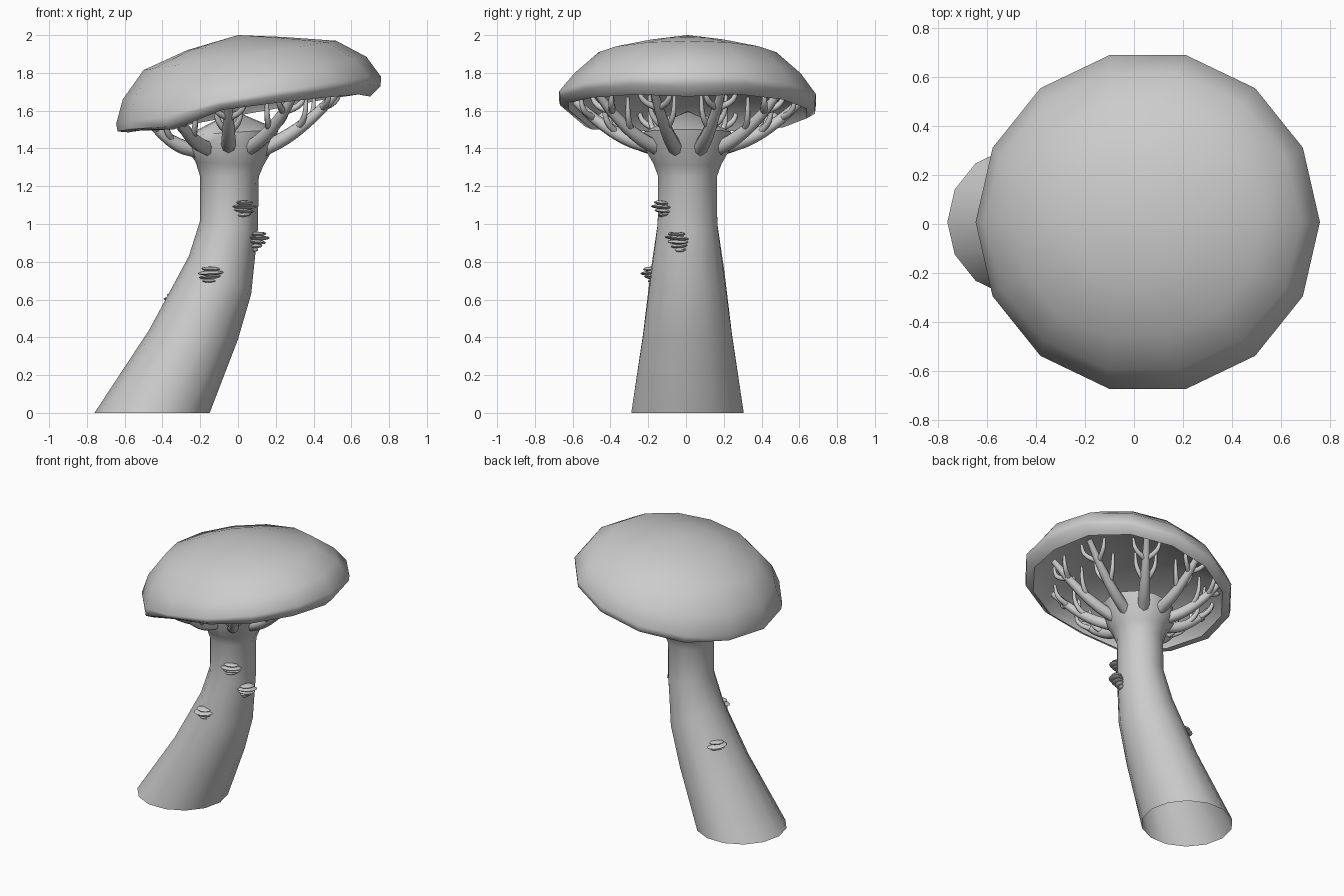
import bpy, bmesh, math, random
from mathutils import Vector, Matrix, Euler

if "Cube" in bpy.data.objects:
    bpy.data.objects.remove(bpy.data.objects["Cube"])

random.seed(4)
SIDES = 14


def smooth(obj, deg):
    bpy.ops.object.select_all(action='DESELECT')
    obj.select_set(True)
    bpy.context.view_layer.objects.active = obj
    bpy.ops.object.shade_smooth_by_angle(angle=math.radians(deg))


def finish(name, bm, deg):
    me = bpy.data.meshes.new(name)
    bm.to_mesh(me)
    bm.free()
    obj = bpy.data.objects.new(name, me)
    bpy.context.collection.objects.link(obj)
    smooth(obj, deg)
    return obj


def loft(name, rings, first, last, deg, wave=None):
    """Skin tilted rings (left x, left z, right x, right z, y radius, wave amount).
    first / last are pole points, or None for an open end."""
    bm = bmesh.new()
    loops = []
    for xl, zl, xr, zr, ry, amt in rings:
        loop = []
        for i in range(SIDES):
            a = 2 * math.pi * i / SIDES
            c = math.cos(a)
            z = (zl + zr) / 2 + (zr - zl) / 2 * c
            if wave:
                z += wave[i] * amt
            # the 14-gon has no corner at 90 degrees, so widen y to match
            loop.append(bm.verts.new(((xl + xr) / 2 + (xr - xl) / 2 * c,
                                      0.008 + 1.025 * ry * math.sin(a), z)))
        loops.append(loop)
    for p, q in zip(loops, loops[1:]):
        for i in range(SIDES):
            j = (i + 1) % SIDES
            bm.faces.new((p[i], p[j], q[j], q[i]))
    for pole, loop in ((first, loops[0]), (last, loops[-1])):
        if pole is not None:
            v = bm.verts.new(pole)
            for i in range(SIDES):
                bm.faces.new((loop[i], loop[(i + 1) % SIDES], v))
    bmesh.ops.recalc_face_normals(bm, faces=bm.faces)
    return finish(name, bm, deg)


# Leaning stem, open at the foot, with flared neck and low conical top
loft("stem", [
    (-0.76, 0.00, -0.15, 0.00, 0.298, 0),
    (-0.47, 0.44, 0.00, 0.39, 0.235, 0),
    (-0.26, 0.83, 0.07, 0.63, 0.195, 0),
    (-0.20, 1.02, 0.105, 0.97, 0.158, 0),
    (-0.20, 1.25, 0.11, 1.25, 0.155, 0),
    (-0.225, 1.33, 0.135, 1.31, 0.18, 0),
    (-0.275, 1.40, 0.175, 1.38, 0.22, 0),
    (-0.27, 1.47, 0.215, 1.50, 0.23, 0),
], None, (-0.02, 0.01, 1.60), 60)

# Tilted cap: outer shell, thin wavy lip and hollow underside
lip_wave = [0, .02, .02, .01, 0, -.01, 0, 0, 0, -.02, .045, .04, .03, .02]
loft("cap", [
    (-0.27, 1.92, 0.24, 1.99, 0.24, 0),
    (-0.50, 1.815, 0.52, 1.97, 0.47, 0),
    (-0.61, 1.66, 0.68, 1.885, 0.60, 0),
    (-0.645, 1.53, 0.757, 1.78, 0.68, 0.5),
    (-0.637, 1.49, 0.755, 1.73, 0.675, 1),
    (-0.58, 1.485, 0.70, 1.675, 0.63, 1),
    (-0.56, 1.53, 0.67, 1.73, 0.61, 0.7),
    (-0.45, 1.64, 0.49, 1.80, 0.46, 0),
    (-0.25, 1.72, 0.25, 1.81, 0.25, 0),
], (0.0, 0.01, 2.0), (0.0, 0.01, 1.78), 60, lip_wave)

# Branching ribs from the neck to the underside of the cap
curve = bpy.data.curves.new("cap_ribs", 'CURVE')
curve.dimensions = '3D'
curve.bevel_depth = 1.0
curve.bevel_resolution = 2
curve.resolution_u = 5
curve.use_fill_caps = True


def strand(points, radii):
    s = curve.splines.new('BEZIER')
    s.bezier_points.add(len(points) - 1)
    for bp, p, r in zip(s.bezier_points, points, radii):
        bp.co = p
        bp.radius = r
        bp.handle_left_type = bp.handle_right_type = 'AUTO'


for k in range(10):
    a = math.radians(18 + 36 * k)
    c, s = math.cos(a), math.sin(a)
    base = Vector((-0.05 + 0.18 * c, 0.01 + 0.19 * s, 1.41 - 0.02 * abs(c)))
    end = Vector((-0.05 + 0.55 * c + 0.09 * c * c, 0.01 + 0.6 * s, 1.65 + 0.08 * c))
    side = Vector((-s, c, 0))

    def along(t):
        return base.lerp(end, t) - Vector((0, 0, 0.16 * t * (1 - t)))

    strand([along(t) for t in (0, 0.3, 0.65, 1)], (0.04, 0.038, 0.03, 0.02))
    for t, rise, spread in ((0.45, 0.18, 0.07), (0.75, 0.12, 0.09)):
        for sgn in (-1, 1):
            p = along(t)
            out = Vector((c, s, 0)) * 0.07
            strand([p,
                    p + side * sgn * spread * 0.8 + out * 0.8 + Vector((0, 0, rise * 0.4)),
                    p + side * sgn * spread + out + Vector((0, 0, rise))],
                   (0.02, 0.015, 0.009))
ribs = bpy.data.objects.new("cap_ribs", curve)
bpy.context.collection.objects.link(ribs)
bpy.ops.object.select_all(action='DESELECT')
ribs.select_set(True)
bpy.context.view_layer.objects.active = ribs
bpy.ops.object.convert(target='MESH')
smooth(bpy.context.view_layer.objects.active, 50)


# Stacks of small shelf fungi on the stem, narrowing downwards
def shelf_stack(name, x, y, z, heading):
    bm = bmesh.new()
    h = math.radians(heading)
    for i, r in enumerate((0.05, 0.07, 0.06, 0.047, 0.033)):
        inward = 0.012 * max(0, i - 1)
        pos = (x - inward * math.cos(h), y - inward * math.sin(h), z + 0.042 - 0.021 * i)
        rot = Euler((random.uniform(-.1, .1), random.uniform(-.1, .1), h))
        m = Matrix.LocRotScale(Vector(pos), rot, Vector((0.75 * r, r, 0.012)))
        bmesh.ops.create_uvsphere(bm, u_segments=12, v_segments=6, radius=1, matrix=m)
    finish(name, bm, 60)


shelf_stack("shelf_fungi_upper", 0.035, -0.13, 1.07, -62)
shelf_stack("shelf_fungi_right", 0.11, -0.05, 0.905, -35)
shelf_stack("shelf_fungi_front", -0.145, -0.19, 0.72, -85)
shelf_stack("shelf_fungi_back", -0.335, 0.125, 0.58, 142)
